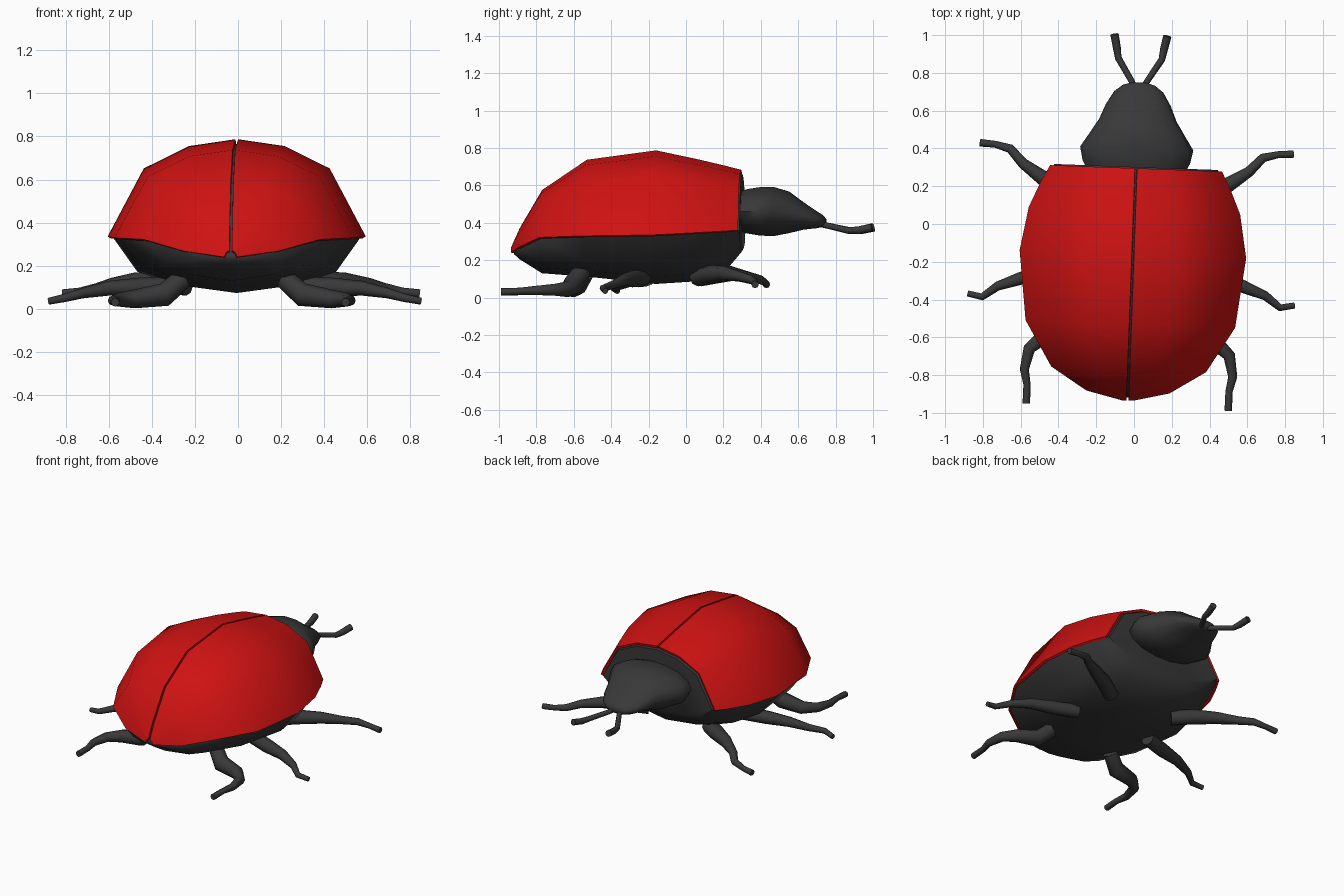
import bpy, bmesh, math
from mathutils import Vector
from mathutils.bvhtree import BVHTree

if "Cube" in bpy.data.objects:
    bpy.data.objects.remove(bpy.data.objects["Cube"])

TURN = math.radians(-2.1)      # whole beetle is turned slightly


def material(name, rgb):
    m = bpy.data.materials.new(name)
    m.diffuse_color = (*rgb, 1)
    m.use_nodes = True
    m.node_tree.nodes["Principled BSDF"].inputs["Base Color"].default_value = m.diffuse_color
    return m


RED = material("shell red", (0.62, 0.006, 0.006))
GREY = material("dark grey", (0.04, 0.04, 0.04))
BLACK = material("spot black", (0.003, 0.003, 0.003))


def loft(bm, rings, closed=True):
    """Skin rings of points; closed rings get end caps."""
    rows = [[bm.verts.new(p) for p in r] for r in rings]
    n = len(rows[0])
    for a, b in zip(rows, rows[1:]):
        for i in range(n if closed else n - 1):
            j = (i + 1) % n
            bm.faces.new((a[i], a[j], b[j], b[i]))
    if closed:
        bm.faces.new(rows[0][::-1])
        bm.faces.new(rows[-1])


def finish(name, bm, mat, mirror=False, thickness=0.0):
    bmesh.ops.recalc_face_normals(bm, faces=bm.faces)
    bm.normal_update()
    if thickness and sum(f.normal.z * f.calc_area() for f in bm.faces) < 0:
        bmesh.ops.reverse_faces(bm, faces=bm.faces)
    me = bpy.data.meshes.new(name)
    bm.to_mesh(me)
    bm.free()
    me.materials.append(mat)
    for p in me.polygons:
        p.use_smooth = True
    ob = bpy.data.objects.new(name, me)
    bpy.context.collection.objects.link(ob)
    ob.rotation_euler.z = TURN
    if thickness:
        s = ob.modifiers.new("thickness", 'SOLIDIFY')
        s.thickness, s.offset = thickness, -1
    if mirror:
        m = ob.modifiers.new("mirror", 'MIRROR')
        m.use_mirror_merge = False
    e = ob.modifiers.new("sharp edges", 'EDGE_SPLIT')
    e.split_angle = math.radians(50)
    return ob


# Stations along the body: y, half width, rim z, ridge z, belly z
STATIONS = [(-0.935, 0.03, 0.24, 0.27, 0.232), (-0.89, 0.22, 0.268, 0.37, 0.205),
            (-0.77, 0.41, 0.322, 0.575, 0.13), (-0.53, 0.555, 0.33, 0.737, 0.112),
            (-0.16, 0.60, 0.335, 0.787, 0.073), (0.07, 0.56, 0.347, 0.738, 0.088),
            (0.21, 0.50, 0.355, 0.705, 0.14), (0.295, 0.455, 0.36, 0.683, 0.25)]
DOME = [(0, 1), (0.37, 0.93), (0.72, 0.70), (1, 0)]
BELLY = [(0.8, 0.62), (0.5, 0.85), (0, 1)]

# Wing cases
GAP = 0.006
bm = bmesh.new()
loft(bm, [[(max(GAP, u * w), y, rim + v * (top - rim)) for u, v in DOME]
          for y, w, rim, top, _ in STATIONS], closed=False)
surface = BVHTree.FromBMesh(bm)
finish("wing_cases", bm, RED, mirror=True, thickness=0.016)

# Body under the wing cases
bm = bmesh.new()
rings = []
for y, w, rim, top, low in STATIONS:
    y = min(max(y, -0.92), 0.29) + (0.012 if y > 0.25 else 0)
    w, top = max(w - 0.022, 0.01), max(top - 0.022, rim + 0.004)
    half = [(u * w, y, rim + v * (top - rim)) for u, v in DOME]
    half += [(u * w, y, rim + v * (low - rim)) for u, v in BELLY]
    rings.append(half + [(-x, b, z) for x, b, z in half[-2:0:-1]])
loft(bm, rings)
finish("body", bm, GREY)

# Spots: small discs laid on the wing cases (x, y, radius)
SPOTS = [(0.15, 0.12, 0.036), (0.23, -0.175, 0.036), (0.337, -0.40, 0.024),
         (0.078, -0.38, 0.023), (0.29, -0.67, 0.025), (0.112, -0.66, 0.027),
         (0.213, -0.517, 0.014), (0.108, -0.785, 0.022), (0.41, -0.07, 0.025),
         (0.473, -0.39, 0.022), (0.515, -0.10, 0.022), (0.50, 0.14, 0.015)]
bm = bmesh.new()
for x, y, r in SPOTS:
    hit, nor, _, _ = surface.ray_cast(Vector((x, y, 2)), Vector((0, 0, -1)))
    if hit is None:
        continue
    side = nor.cross(Vector((0, 1, 0))).normalized()
    along = side.cross(nor)
    rows = []
    for k in (0.5, 1.0):
        row = []
        for i in range(10):
            a = math.tau * i / 10
            p = hit + (side * math.cos(a) * 0.85 + along * math.sin(a) * 1.1) * r * k
            q, n, _, _ = surface.find_nearest(p)
            row.append(bm.verts.new(q + n * 0.004))
        rows.append(row)
    faces = [bm.faces.new(rows[0])]
    for i in range(10):
        j = (i + 1) % 10
        faces.append(bm.faces.new((rows[0][i], rows[1][i], rows[1][j], rows[0][j])))
    for f in faces:
        f.normal_update()
        if f.normal.dot(nor) < 0:
            f.normal_flip()
finish("spots", bm, BLACK, mirror=True)

# Head: y, half width, low z, high z
HEAD = [(0.26, 0.25, 0.36, 0.56), (0.33, 0.285, 0.34, 0.583), (0.40, 0.30, 0.328, 0.594),
        (0.47, 0.255, 0.326, 0.594), (0.55, 0.205, 0.342, 0.57), (0.63, 0.172, 0.362, 0.51),
        (0.70, 0.13, 0.37, 0.462), (0.735, 0.085, 0.378, 0.44), (0.75, 0.035, 0.39, 0.42)]
bm = bmesh.new()
loft(bm, [[(w * math.cos(math.tau * i / 14), y,
            (lo + hi) / 2 + (hi - lo) / 2 * math.sin(math.tau * i / 14)) for i in range(14)]
          for y, w, lo, hi in HEAD])
finish("head", bm, GREY)


def limb(name, path):
    """Mirrored pair of tapered tubes; path points are x, y, z, radius."""
    pts = [Vector(p[:3]) for p in path]
    rings = []
    for i, p in enumerate(pts):
        t = (pts[min(i + 1, len(pts) - 1)] - pts[max(i - 1, 0)]).normalized()
        side = t.cross(Vector((0, 0, 1))).normalized()
        up = side.cross(t)
        r = path[i][3]
        rings.append([p + (side * math.cos(a) + up * math.sin(a)) * r
                      for a in (math.tau * k / 8 for k in range(8))])
    bm = bmesh.new()
    loft(bm, rings)
    finish(name, bm, GREY, mirror=True)


# Antennae and legs
limb("antennae", [(0.015, 0.70, 0.40, 0.018), (0.04, 0.755, 0.385, 0.016),
                  (0.115, 0.875, 0.358, 0.018), (0.125, 0.93, 0.36, 0.021),
                  (0.14, 1.0, 0.375, 0.022)])
limb("front_legs", [(0.24, 0.07, 0.11, 0.05), (0.36, 0.15, 0.125, 0.05),
                    (0.49, 0.225, 0.128, 0.04), (0.60, 0.30, 0.115, 0.028),
                    (0.67, 0.375, 0.095, 0.024), (0.75, 0.395, 0.08, 0.018),
                    (0.83, 0.40, 0.07, 0.02)])
limb("middle_legs", [(0.28, -0.22, 0.105, 0.045), (0.44, -0.27, 0.10, 0.045),
                     (0.59, -0.31, 0.095, 0.034), (0.71, -0.355, 0.072, 0.024),
                     (0.79, -0.415, 0.05, 0.019), (0.865, -0.40, 0.035, 0.016)])
limb("hind_legs", [(0.24, -0.55, 0.135, 0.05), (0.32, -0.595, 0.065, 0.055),
                   (0.46, -0.615, 0.045, 0.043), (0.53, -0.68, 0.042, 0.032),
                   (0.552, -0.79, 0.038, 0.024), (0.535, -0.87, 0.034, 0.019),
                   (0.535, -0.97, 0.03, 0.02)])
